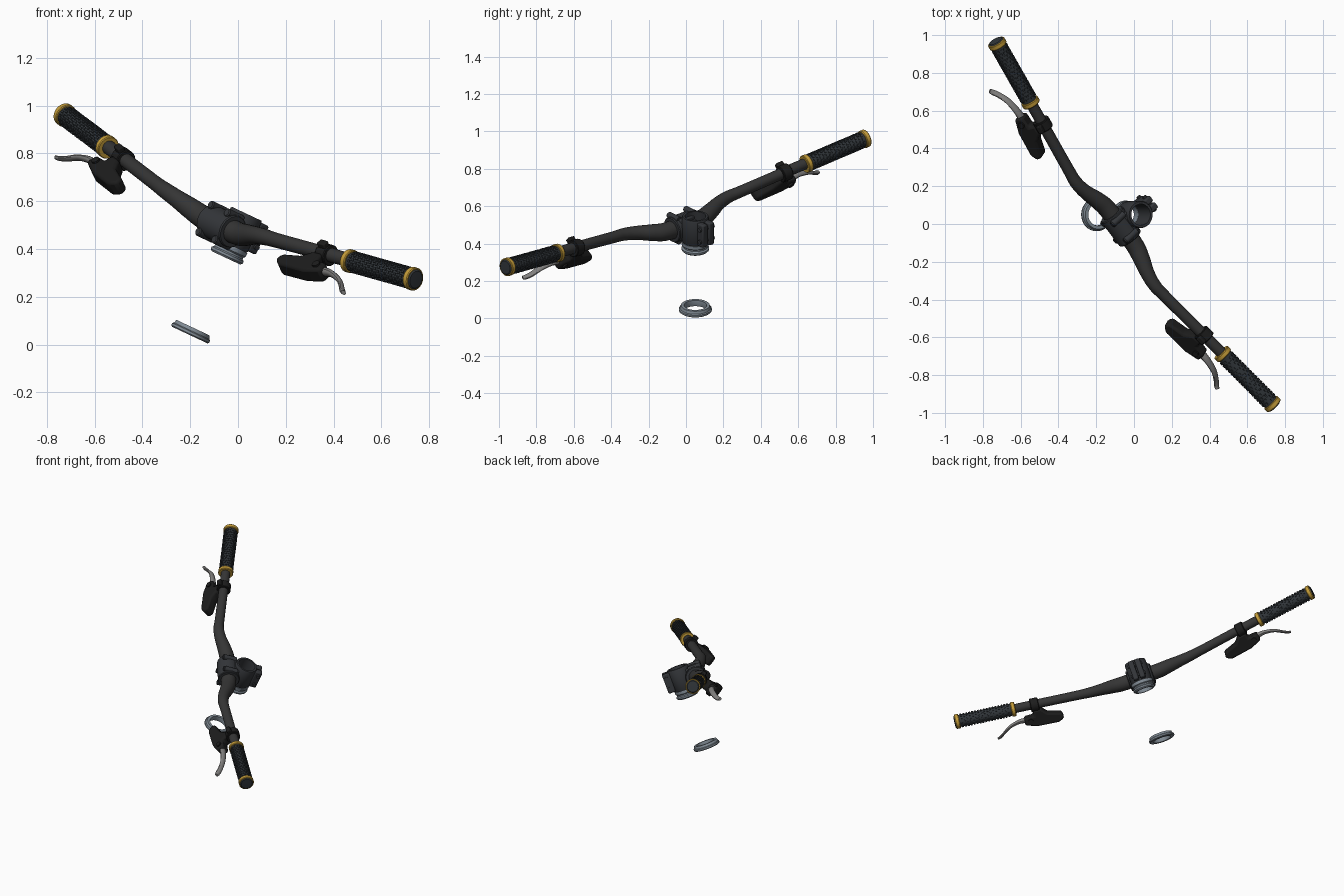
import bpy, bmesh
from math import sin, cos, pi, radians
from mathutils import Vector as V, Matrix

if "Cube" in bpy.data.objects:
    bpy.data.objects.remove(bpy.data.objects["Cube"])

# Steered frame: R along the bar, B backwards, U up the steering axis
R, B, U = V((.5835, -.7643, -.2745)), V((.6917, .6447, -.3248)), V((.425, 0, .905))
FRAME = Matrix.Translation((-.195, .05, .055)) @ Matrix((R, B, U)).transposed().to_4x4()


def mat(name, c):
    m = bpy.data.materials.new(name)
    m.diffuse_color = (*c, 1)
    m.use_nodes = True
    m.node_tree.nodes["Principled BSDF"].inputs["Base Color"].default_value = m.diffuse_color
    return m


BAR = mat("bar_black", (.036, .036, .036))
STEM = mat("stem_black", (.034, .037, .042))
BLACK = mat("brake_black", (.012, .012, .012))
RUBBER = mat("rubber", (.03, .036, .042))
GOLD = mat("gold", (.55, .33, .04))
STEEL = mat("steel", (.22, .26, .30))
ALLOY = mat("alloy", (.22, .215, .21))


def finish(name, bm, m, bevel=0, angle=35):
    bmesh.ops.recalc_face_normals(bm, faces=bm.faces)
    for f in bm.faces:
        f.smooth = True
    me = bpy.data.meshes.new(name)
    bm.to_mesh(me)
    bm.free()
    me.set_sharp_from_angle(angle=radians(angle))
    me.materials.append(m)
    ob = bpy.data.objects.new(name, me)
    ob.matrix_world = FRAME
    bpy.context.collection.objects.link(ob)
    if bevel:
        md = ob.modifiers.new("bevel", 'BEVEL')
        md.width, md.segments = bevel, 2
    return ob


def basis(axis):
    z = V(axis).normalized()
    x = z.cross(V((0, .3, 1))) if abs(z.z) < .9 else V((1, 0, 0))
    x = (x - z * x.dot(z)).normalized()
    return x, z.cross(x), z


def loft(bm, rings, loop=False):
    n = len(rings[0])
    pairs = list(zip(rings, rings[1:])) + ([(rings[-1], rings[0])] if loop else [])
    for a, b in pairs:
        for i in range(n):
            bm.faces.new((a[i], a[(i + 1) % n], b[(i + 1) % n], b[i]))
    if not loop:
        bm.faces.new(rings[0])
        bm.faces.new(rings[-1])


def lathe(name, profile, origin, axis, m, n=32, loop=False):
    """Turn (radius, height) points about an axis."""
    bm = bmesh.new()
    x, y, z = basis(axis)
    loft(bm, [[bm.verts.new(V(origin) + z * h + (x * cos(2*pi*i/n) + y * sin(2*pi*i/n)) * r)
               for i in range(n)] for r, h in profile], loop)
    return finish(name, bm, m)


def sweep(name, pts, m, n=20, steps=5):
    """Smooth tube through (x, y, z, half width, half height) points."""
    P = [V(p) for p in pts]
    P = [P[0] * 2 - P[1]] + P + [P[-1] * 2 - P[-2]]
    path = []
    for a, b, c, d in zip(P, P[1:], P[2:], P[3:]):
        for k in range(steps):
            t = k / steps
            path.append((b*2 + (c - a)*t + (a*2 - b*5 + c*4 - d)*t*t + (b*3 - a - c*3 + d)*t**3) * .5)
    path.append(P[-2])
    bm = bmesh.new()
    rings = []
    for i, p in enumerate(path):
        t = path[min(i + 1, len(path) - 1)] - path[max(i - 1, 0)]
        x, y, z = basis(t[:3])
        rings.append([bm.verts.new(V(p[:3]) + x * p[3] * cos(2*pi*k/n) + y * p[4] * sin(2*pi*k/n))
                      for k in range(n)])
    loft(bm, rings)
    return finish(name, bm, m)


def prism(name, outline, origin, ax, ay, thick, m, bevel=.008):
    bm = bmesh.new()
    ax, ay = V(ax).normalized(), V(ay).normalized()
    az = ax.cross(ay)
    loft(bm, [[bm.verts.new(V(origin) + ax * u + ay * v + az * s * thick / 2) for u, v in outline]
              for s in (-1, 1)])
    return finish(name, bm, m, bevel)


def rect(w, h):
    return [(-w, -h), (w, -h), (w, h), (-w, h)]


# Handlebar: thick centre, swept and rising ends
half = [(.11, -.098, .453, .049, .049), (.2, -.118, .464, .045, .045), (.28, -.146, .477, .038, .038),
        (.36, -.16, .488, .034, .034), (.46, -.152, .5, .031, .031), (.86, -.114, .55, .030, .030),
        (1.25, -.077, .594, .030, .030)]
sweep("handlebar", [(-a, *r) for a, *r in half[::-1]] + half, BAR, 24)


def on_bar(s, r):
    t = (r - .36) / .904
    return V((s * r, -.16 + .0845 * t, .488 + .108 * t))


# Grips, gold lock rings, brakes on both sides
for s, side in ((-1, "left"), (1, "right")):
    T = V((s * .904, .0845, .108)).normalized()
    x, y, z = basis(T)
    lathe(side + "_grip", [(.032, 0), (.041, .004), (.041, .39), (.032, .396)], on_bar(s, .866), T, RUBBER)
    bm = bmesh.new()
    for i in range(17):
        for k in range(14):
            a = 2 * pi * (k + .5 * (i % 2)) / 14
            o = x * cos(a) + y * sin(a)
            q = Matrix((z, o.cross(z), o)).transposed().to_4x4()
            pos = on_bar(s, .866) + T * (.039 + .0198 * i) + o * .042
            bmesh.ops.create_cube(bm, size=1, matrix=Matrix.Translation(pos) @ q
                                  @ Matrix.Diagonal((.011, .011, .008, 1)))
    finish(side + "_grip_studs", bm, RUBBER)
    for label, h in (("inner", .858), ("outer", 1.234)):
        lathe(f"{side}_{label}_grip_ring", [(.04, 0), (.046, 0), (.049, .004), (.049, .024),
              (.046, .028), (.04, .028)], on_bar(s, h), T, GOLD)
    lathe(side + "_end_plug", [(.03, 0), (.042, .002), (.042, .012), (.036, .017), (.01, .018)],
          on_bar(s, 1.25), T, RUBBER)

    # Brake clamp and lever housing hang below and ahead of the bar
    D = V((0, -.55, -.83)).normalized()
    lathe(side + "_brake_clamp", [(.03, -.028), (.042, -.028), (.045, -.024), (.045, .024), (.042, .028),
          (.03, .028)], on_bar(s, .73), T, BLACK)
    prism(side + "_brake_housing", [(.10, .075), (.11, .125), (.03, .148), (-.115, .15), (-.155, .125),
          (-.15, .09), (-.06, .07), (-.027, .03), (.027, .03), (.035, .07)],
          on_bar(s, .725), T, D, .07, BLACK, .012)
    prism(side + "_clamp_lug", rect(.022, .02), on_bar(s, .73) + V((0, -.035, .028)), T, (0, -.8, .6), .03,
          BLACK, .005)
    lathe(side + "_lever_pivot", [(.017, -.043), (.017, .043)], on_bar(s, .79) + D * .10,
          T.cross(D), BLACK, 16)
    sweep(side + "_brake_lever", [(s * a, *r) for a, *r in (
        (.77, -.18, .455, .022, .018), (.82, -.174, .463, .022, .018), (.87, -.173, .468, .02, .014),
        (.935, -.176, .457, .018, .011), (.985, -.187, .433, .017, .009), (1.015, -.2, .42, .016, .009),
        (1.033, -.208, .418, .012, .008))], ALLOY, 12, 4)

# Stem: steerer clamp, bar clamp, bridge, split ears and bolts
C = V((0, -.096, .452))
lathe("steerer_clamp", [(.056, .395), (.068, .395), (.072, .402), (.072, .537), (.068, .544), (.056, .544)],
      (0, 0, 0), (0, 0, 1), STEM, 36, True)
lathe("bar_clamp", [(.048, -.085), (.066, -.085), (.07, -.08), (.07, .08), (.066, .085), (.048, .085)],
      C, (1, 0, 0), STEM, 36, True)
prism("stem_bridge", rect(.062, .058), (0, -.06, .463), (1, 0, 0), (0, 0, 1), .03, STEM)
for s in (-1, 1):
    side = "left" if s < 0 else "right"
    prism(side + "_clamp_ear", rect(.018, .066), (s * .023, .085, .47), (1, 0, 0), (0, 0, 1), .05, STEM)
    for v in (-1, 1):
        lvl = "upper" if v > 0 else "lower"
        lathe(f"{side}_{lvl}_faceplate_boss", [(.018, -.045), (.018, .04), (.014, .045)],
              C + V((s * .058, -.012, v * .062)), (0, -1, 0), STEM, 16)
for v, lvl in ((.435, "lower"), (.505, "upper")):
    lathe(lvl + "_ear_bolt", [(.012, -.05), (.012, .05)], (0, .09, v), (1, 0, 0), STEM, 16)

# Headset rings: upper under the stem, lower floating on the same axis
lathe("upper_headset_ring", [(.055, .34), (.066, .34), (.074, .348), (.074, .358), (.066, .364), (.066, .372),
      (.073, .378), (.073, .396), (.055, .396)], (0, 0, 0), (0, 0, 1), STEEL, 40, True)
lathe("lower_headset_ring", [(.06, -.017), (.082, -.017), (.088, -.012), (.088, -.002), (.082, .002),
      (.077, .017), (.06, .017), (.057, 0)], (0, 0, 0), (0, 0, 1), STEEL, 40, True)
